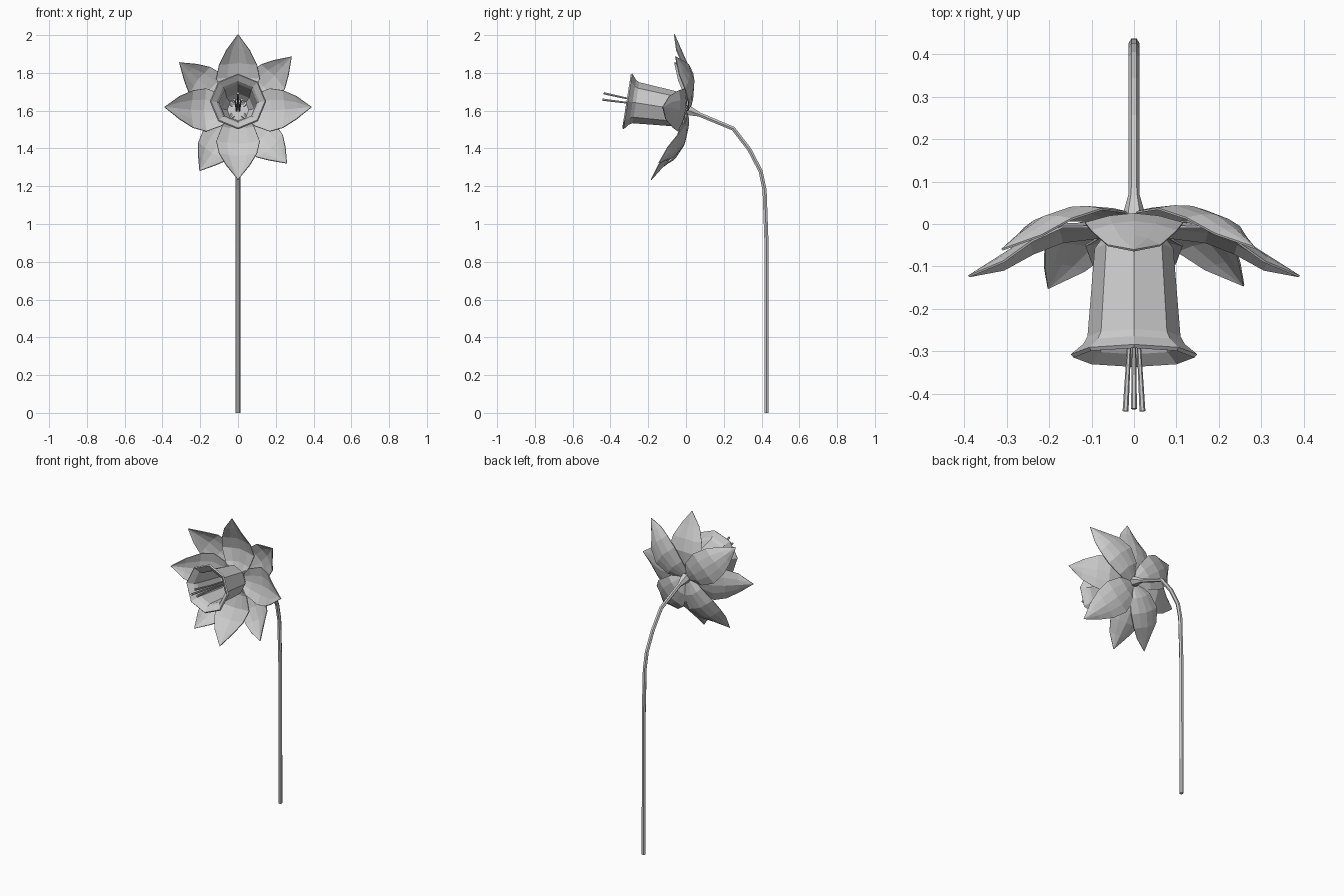
import bpy, bmesh, math
from mathutils import Vector, Matrix

if "Cube" in bpy.data.objects:
    bpy.data.objects.remove(bpy.data.objects["Cube"])

grey = bpy.data.materials.new("light grey")
grey.use_nodes = True
grey.diffuse_color = (0.6, 0.6, 0.6, 1)
grey.node_tree.nodes["Principled BSDF"].inputs["Base Color"].default_value = grey.diffuse_color

# Bloom frame: local x = left, y = up, z = the direction the bloom faces
tilt = math.radians(9)
axis = Vector((0, -math.cos(tilt), math.sin(tilt)))
up = Vector((0, math.sin(tilt), math.cos(tilt)))
bloom = Matrix((Vector((1, 0, 0)), up, axis)).transposed().to_4x4()
bloom.translation = (0, 0, 1.6)


def finish(name, bm, matrix, thickness):
    bmesh.ops.recalc_face_normals(bm, faces=bm.faces)
    mesh = bpy.data.meshes.new(name)
    bm.to_mesh(mesh)
    bm.free()
    mesh.materials.append(grey)
    obj = bpy.data.objects.new(name, mesh)
    bpy.context.collection.objects.link(obj)
    obj.matrix_world = matrix
    if thickness:
        mod = obj.modifiers.new("thickness", "SOLIDIFY")
        mod.thickness = thickness
        mod.offset = 0
    return obj


def tube(name, points, radii, matrix=Matrix()):
    curve = bpy.data.curves.new(name, "CURVE")
    curve.dimensions = "3D"
    curve.bevel_depth = 1
    curve.bevel_resolution = 1
    curve.use_fill_caps = True
    spline = curve.splines.new("POLY")
    spline.points.add(len(points) - 1)
    for p, co, r in zip(spline.points, points, radii):
        p.co = (*co, 1)
        p.radius = r
    spline.use_smooth = False
    curve.materials.append(grey)
    obj = bpy.data.objects.new(name, curve)
    bpy.context.collection.objects.link(obj)
    obj.matrix_world = matrix


def petal(name, angle, rows, curl):
    # rows: distance from centre, half width, forward height; last row is the tip
    bm = bmesh.new()
    grid = []
    for dist, half, height in rows[:-1]:
        grid.append([bm.verts.new((dist - 0.012 * abs(s), half * s, height + curl * s * s))
                     for s in (-1, -0.5, 0, 0.5, 1)])
    tip = bm.verts.new((rows[-1][0], 0, rows[-1][2]))
    for a, b in zip(grid, grid[1:]):
        for i in range(4):
            bm.faces.new((a[i], a[i + 1], b[i + 1], b[i]))
    for i in range(4):
        bm.faces.new((grid[-1][i], grid[-1][i + 1], tip))
    finish(name, bm, bloom @ Matrix.Rotation(math.radians(angle), 4, "Z"), 0.005)


# Four front petals and four slightly uneven back petals
front_rows = [(0.03, 0.035, 0.01), (0.1, 0.085, 0.0), (0.18, 0.115, 0.005),
              (0.25, 0.1, 0.035), (0.32, 0.062, 0.08), (0.39, 0, 0.125)]
back_rows = [(0.03, 0.035, -0.005), (0.1, 0.08, -0.025), (0.19, 0.105, -0.02),
             (0.27, 0.09, 0.01), (0.33, 0.055, 0.05), (0.395, 0, 0.1)]
for i, angle in enumerate((0, 90, 180, 270)):
    petal(f"front_petal_{i + 1}", angle, front_rows, 0.02)
for i, angle in enumerate((44, 142, 239, 311)):
    petal(f"back_petal_{i + 1}", angle, back_rows, 0.015)

# Eight-sided flared trumpet, closed at its base
bm = bmesh.new()
rings = []
for radius, height in ((0.06, 0.02), (0.088, 0.06), (0.105, 0.27), (0.116, 0.29), (0.146, 0.315)):
    rings.append([bm.verts.new((radius * math.cos(k * math.pi / 4),
                                radius * math.sin(k * math.pi / 4), height)) for k in range(8)])
bm.faces.new(rings[0])
for a, b in zip(rings, rings[1:]):
    for k in range(8):
        bm.faces.new((a[k], a[k - 1], b[k - 1], b[k]))
finish("trumpet", bm, bloom, 0.01)

# Three stamens spreading out of the trumpet
for i in range(3):
    a = math.radians(90 + 120 * i)
    c, s = math.cos(a), math.sin(a)
    tube(f"stamen_{i + 1}", [(0.008 * c, 0.008 * s, 0.02), (0.014 * c, 0.014 * s, 0.3),
                             (0.023 * c, 0.023 * s, 0.445)], [0.005, 0.005, 0.007], bloom)

# Arched stem, swelling where it meets the bloom
stem = [(0.0, 1.605), (0.025, 1.597), (0.07, 1.58), (0.25, 1.505), (0.335, 1.395),
        (0.395, 1.28), (0.416, 1.18), (0.426, 0.9), (0.427, 0)]
tube("stem", [(0, y, z) for y, z in stem], [0.03, 0.026, 0.013] + [0.0125] * 6)
